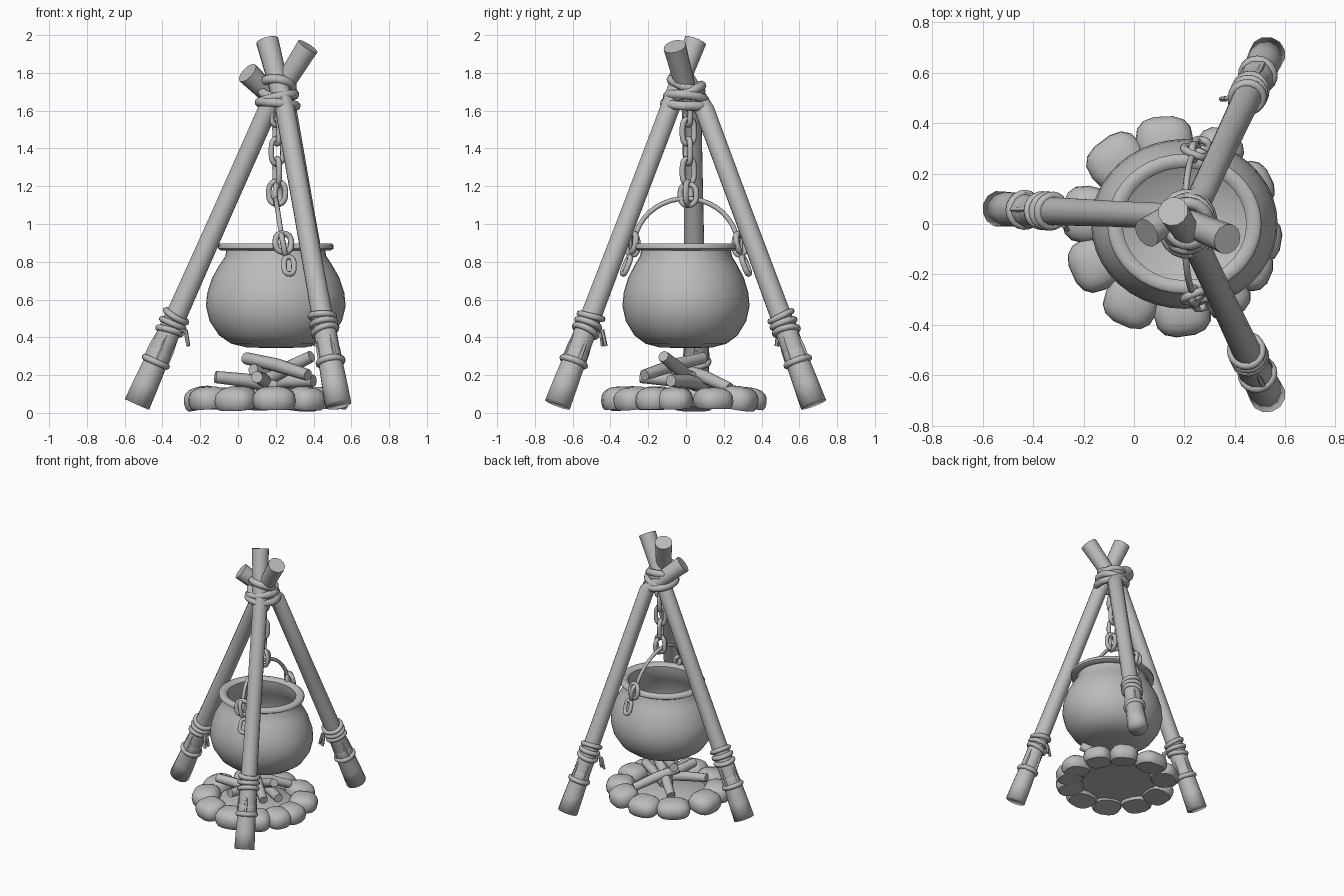
import bpy, bmesh, random
from math import sin, cos, pi, radians
from mathutils import Vector, Matrix

random.seed(4)
if "Cube" in bpy.data.objects:
    bpy.data.objects.remove(bpy.data.objects["Cube"])

grey = bpy.data.materials.new("plain grey")
grey.use_nodes = True
colour = (0.5, 0.5, 0.5, 1)
grey.diffuse_color = colour
grey.node_tree.nodes["Principled BSDF"].inputs["Base Color"].default_value = colour


def finish(name, bm, angle=50):
    bmesh.ops.recalc_face_normals(bm, faces=bm.faces)
    me = bpy.data.meshes.new(name)
    bm.to_mesh(me)
    bm.free()
    me.materials.append(grey)
    ob = bpy.data.objects.new(name, me)
    bpy.context.collection.objects.link(ob)
    bpy.ops.object.select_all(action='DESELECT')
    ob.select_set(True)
    bpy.context.view_layer.objects.active = ob
    bpy.ops.object.shade_smooth_by_angle(angle=radians(angle))
    return ob


def tube(name, pts, radii, sides=10, closed=False, angle=50):
    """Sweep a circle along points, with one radius or one per point."""
    pts = [Vector(p) for p in pts]
    n = len(pts)
    if not isinstance(radii, (list, tuple)):
        radii = [radii] * n
    bm = bmesh.new()
    rings, side = [], None
    for i, p in enumerate(pts):
        a = pts[i - 1] if closed or i else p
        b = pts[(i + 1) % n] if closed or i < n - 1 else p
        t = (b - a).normalized()
        side = t.orthogonal() if side is None else side - t * side.dot(t)
        side.normalize()
        up = t.cross(side)
        rings.append([bm.verts.new(p + radii[i] * (side * cos(2 * pi * k / sides) + up * sin(2 * pi * k / sides)))
                      for k in range(sides)])
    for i in range(n if closed else n - 1):
        r, s = rings[i], rings[(i + 1) % n]
        if closed and i == n - 1:      # line up the seam
            j = min(range(sides), key=lambda k: (s[k].co - r[0].co).length)
            s = s[j:] + s[:j]
        for k in range(sides):
            m = (k + 1) % sides
            bm.faces.new((r[k], r[m], s[m], s[k]))
    if not closed:
        bm.faces.new(rings[0])
        bm.faces.new(rings[-1])
    return finish(name, bm, angle)


def square_off(q, power):
    return abs(q) ** power * (1 if q > 0 else -1)


def hoop(name, centre, axis, rx, ry, thick, facing=None, power=1, steps=20, sides=8):
    """Closed oval ring around an axis; facing sets the direction of rx."""
    axis = Vector(axis).normalized()
    u = Vector(facing) if facing else axis.orthogonal()
    u = (u - axis * u.dot(axis)).normalized()
    v = axis.cross(u)
    turns = [2 * pi * (k + 0.5) / steps for k in range(steps)]
    tube(name, [Vector(centre) + u * rx * square_off(cos(a), power) + v * ry * square_off(sin(a), power)
                for a in turns], thick, sides, True)


# Three poles with feet, bands and rope ties; the last vector is the rope tail direction
poles = {
    "left": ((-0.535, 0.06, 0.045), (0.155, 0.03, 1.6), (0.37, -0.06, 1.94), (0.9, -0.5, 0)),
    "front": ((0.53, -0.68, 0.045), (0.25, -0.09, 1.6), (0.155, 0.05, 1.97), (-0.3, 0.9, 0)),
    "back": ((0.53, 0.675, 0.045), (0.26, 0.1, 1.6), (0.05, -0.035, 1.8), (-0.9, -0.4, 0)),
}
for key, (foot, neck, tip, out) in poles.items():
    foot, neck, tip, out = Vector(foot), Vector(neck), Vector(tip), Vector(out)
    d = (neck - foot).normalized()
    at = lambda f: foot.lerp(neck, f)
    tube(key + "_pole", [at(0.12), at(0.26), at(0.32), at(0.65), neck, neck.lerp(tip, 0.3), neck.lerp(tip, 0.6), tip],
         [0.061, 0.061, 0.057, 0.053, 0.053, 0.054, 0.056, 0.061], 12)
    tube(key + "_pole_foot", [foot, at(0.07), at(0.17), at(0.2)], [0.072, 0.069, 0.063, 0.058], 12, angle=100)
    hoop(key + "_foot_band", at(0.145), d, 0.062, 0.062, 0.018)
    # rope turns at slightly different tilts
    for i, f in enumerate((0.25, 0.275, 0.3)):
        tilt = d + Vector((0.15 * (i - 1), 0.12 * (1 - i), 0))
        hoop(key + "_rope_turn", at(f), tilt, 0.062, 0.061, 0.017)
    # rope tails hang beside the tie
    s = d.cross(Vector((0, 0, 1))).normalized()
    for j in (-1, 1):
        a = at(0.25) + out * 0.06
        tube(key + "_rope_tail", [a, a + out * 0.035 + s * 0.01 * j,
                                  a + out * 0.05 + s * 0.02 * j - Vector((0, 0, 0.08))], [0.013, 0.012, 0.01], 6)
    # split bark between the band and the tie
    for k in range(4):
        w = Matrix.Rotation(2 * pi * k / 4, 3, d) @ s
        tube(key + "_bark_strip", [at(0.14) + w * 0.056, at(0.19) + w * 0.057, at(0.235) + w * 0.055],
             [0.015, 0.012, 0.004], 5)

# Lashing where the poles meet: wide wraps below, crossing turns above
for z, tilt, rx, ry in ((1.635, (0.1, 0.05, 1), 0.098, 0.115), (1.665, (-0.22, 0.1, 1), 0.093, 0.1),
                        (1.7, (0.1, -0.4, 1), 0.085, 0.09), (1.735, (0.15, 0.4, 1), 0.078, 0.085)):
    hoop("top_lashing", (0.21, 0, z), tilt, rx, ry, 0.025, (1, 0, 0))

# Pot: closed profile spun around z, slightly oval
profile = [(0, .343), (.15, .346), (.235, .366), (.3, .41), (.35, .485), (.37, .565), (.363, .635), (.337, .715),
           (.3, .78), (.267, .83), (.262, .86), (.292, .861), (.306, .87), (.306, .888), (.295, .898), (.262, .898),
           (.245, .882), (.25, .83), (.28, .77), (.33, .68), (.345, .58), (.32, .48), (.25, .41), (0, .38)]
bm = bmesh.new()
vs = [bm.verts.new((r, 0, z)) for r, z in profile]
es = [bm.edges.new(p) for p in zip(vs, vs[1:])]
bmesh.ops.spin(bm, geom=vs + es, axis=(0, 0, 1), cent=(0, 0, 0), angle=2 * pi, steps=40)
bmesh.ops.remove_doubles(bm, verts=bm.verts, dist=0.0005)
pot = finish("cooking_pot", bm)
pot.location = (0.2, 0, 0)
pot.scale = (1, 0.91, 1)

# Handle and the links at both ends
tube("pot_handle", [(0.2 + 0.04 * (1 - sin(a)), 0.275 * cos(a), 0.88 + 0.255 * sin(a))
                    for a in (pi * k / 20 for k in range(21))], 0.013, 8)
for s in (-1, 1):
    hoop("handle_ring", (0.24, s * 0.285, 0.9), (0.4, s, 0.2), 0.045, 0.05, 0.016, (1, 0, 0), 0.8)
    hoop("handle_eye", (0.24, s * 0.285, 0.89), (1, 0, 0.2), 0.03, 0.055, 0.015, (0, 1, 0), 0.8)
    hoop("handle_link", (0.27, s * 0.315, 0.78), (0.3, s, 0.4), 0.027, 0.048, 0.015, (1, 0, 0), 0.7)

# Hanging chain
for i, z in enumerate((1.59, 1.49, 1.385, 1.28)):
    face = (1, 0.35, 0) if i % 2 else (0.35, -1, 0)
    hoop("chain_link", (0.207, 0.012, z), face, 0.033, 0.066, 0.015, (-face[1], face[0], 0), 0.7)
hoop("chain_ring", (0.207, 0.012, 1.165), (0.3, 1, 0), 0.046, 0.06, 0.015, (1, 0, 0), 0.8)
hoop("chain_hook", (0.21, 0.012, 1.155), (1, -0.3, 0), 0.045, 0.055, 0.015, (0, 1, 0), 0.8)

# Ring of flat bottomed stones: angle around the fire and half width
stones = ((-8, .095), (27, .1), (58, .1), (95, .115), (130, .12), (172, .115),
          (206, .11), (242, .11), (277, .115), (308, .095), (332, .09))
for degrees, width in stones:
    a = radians(degrees)
    bm = bmesh.new()
    bmesh.ops.create_uvsphere(bm, u_segments=14, v_segments=10, radius=1)
    for v in bm.verts:    # square the rounded form slightly
        c = v.co
        c.x, c.y, c.z = square_off(c.x, 0.75), square_off(c.y, 0.75), max(square_off(c.z, 0.85), -0.6)
    bmesh.ops.scale(bm, vec=(0.1, width, random.uniform(0.068, 0.076)), verts=bm.verts)
    stone = finish("fire_stone", bm)
    stone.location = (0.15 + 0.34 * cos(a), -0.01 + 0.34 * sin(a), 0.066)
    stone.rotation_euler = (0, random.uniform(0.05, 0.2), a + random.uniform(-0.1, 0.1))

# Ash bed and firewood
bm = bmesh.new()
bmesh.ops.create_cone(bm, cap_ends=True, segments=24, radius1=0.28, radius2=0.25, depth=0.025,
                      matrix=Matrix.Translation((0.15, -0.01, 0.06)))
finish("ash_bed", bm)
logs = [((-0.12, -0.08, 0.19), (0.2, -0.02, 0.14)), ((0.04, 0.09, 0.29), (0.37, -0.22, 0.2)),
        ((0.1, 0.06, 0.14), (0.39, -0.12, 0.3)), ((0.1, -0.24, 0.19), (0.16, 0.05, 0.15)),
        ((0.08, -0.02, 0.23), (0.28, 0.23, 0.13)), ((0.4, -0.08, 0.17), (0.12, 0.1, 0.15)),
        ((0, 0.18, 0.12), (0.2, 0, 0.2))]
for a, b in logs:
    a, b = Vector(a), Vector(b)
    tube("firewood", [a, a.lerp(b, 0.5) + Vector((0, 0, 0.008)), b], [0.032, 0.036, 0.031], 8)
